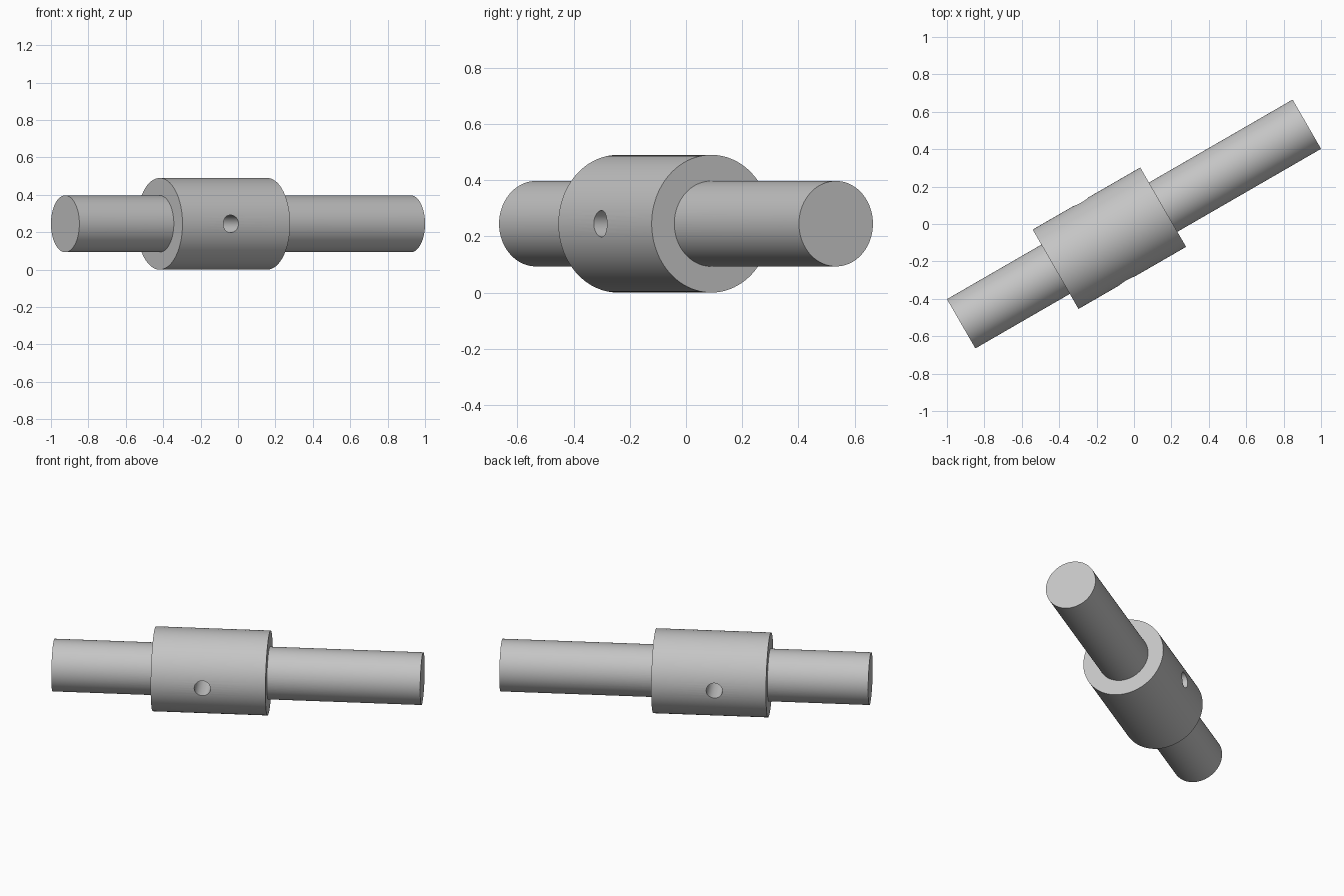
import bpy
import bmesh
from math import pi, radians
from mathutils import Matrix, Vector

cube = bpy.data.objects.get("Cube")
if cube:
    bpy.data.objects.remove(cube, do_unlink=True)

SHAFT_R, COLLAR_R, HOLE_R = 0.152, 0.245, 0.047
HALF_LENGTH = 1.067
COLLAR_START, COLLAR_END = -0.484, 0.18
HOLE_AT = -0.185
SIDES = 96

# The whole assembly lies on its side, turned about the vertical
PLACE = Matrix.Translation((0, 0, COLLAR_R)) @ Matrix.Rotation(radians(30), 4, "Z")

grey = bpy.data.materials.new("steel grey")
grey.use_nodes = True
colour = (0.56, 0.56, 0.56, 1)
grey.diffuse_color = colour
grey.node_tree.nodes["Principled BSDF"].inputs["Base Color"].default_value = colour


def lathe(name, profile, closed=False):
    """Spin (along, radius) points about the local x axis."""
    bm = bmesh.new()
    verts = [bm.verts.new((along, 0, radius)) for along, radius in profile]
    pairs = list(zip(verts, verts[1:]))
    if closed:
        pairs.append((verts[-1], verts[0]))
    edges = [bm.edges.new(pair) for pair in pairs]
    bmesh.ops.spin(bm, geom=verts + edges, cent=(0, 0, 0), axis=Vector((1, 0, 0)),
                   angle=2 * pi, steps=SIDES)
    bmesh.ops.remove_doubles(bm, verts=bm.verts, dist=1e-5)
    if not closed:
        bmesh.ops.holes_fill(bm, edges=[e for e in bm.edges if e.is_boundary])
    bmesh.ops.recalc_face_normals(bm, faces=bm.faces)
    mesh = bpy.data.meshes.new(name)
    bm.to_mesh(mesh)
    bm.free()
    mesh.materials.append(grey)
    obj = bpy.data.objects.new(name, mesh)
    bpy.context.collection.objects.link(obj)
    obj.matrix_world = PLACE
    return obj


# Long shaft
shaft = lathe("shaft", [(-HALF_LENGTH, SHAFT_R), (HALF_LENGTH, SHAFT_R)])

# Collar sleeve fitted round the shaft
collar = lathe("collar", [(COLLAR_START, SHAFT_R), (COLLAR_START, COLLAR_R),
                          (COLLAR_END, COLLAR_R), (COLLAR_END, SHAFT_R)], closed=True)

# Cross hole drilled sideways through collar and shaft
drill = lathe("hole_cutter", [(-0.5, HOLE_R), (0.5, HOLE_R)])
drill.matrix_world = PLACE @ Matrix.Translation((HOLE_AT, 0, 0)) @ Matrix.Rotation(pi / 2, 4, "Z")
drill.hide_render = True

for part in (shaft, collar):
    cut = part.modifiers.new("cross hole", "BOOLEAN")
    cut.operation = "DIFFERENCE"
    cut.solver = "EXACT"
    cut.object = drill
    bpy.ops.object.select_all(action="DESELECT")
    bpy.context.view_layer.objects.active = part
    part.select_set(True)
    bpy.ops.object.modifier_apply(modifier=cut.name)
    bpy.ops.object.shade_smooth_by_angle(angle=radians(30))

bpy.data.objects.remove(drill, do_unlink=True)
